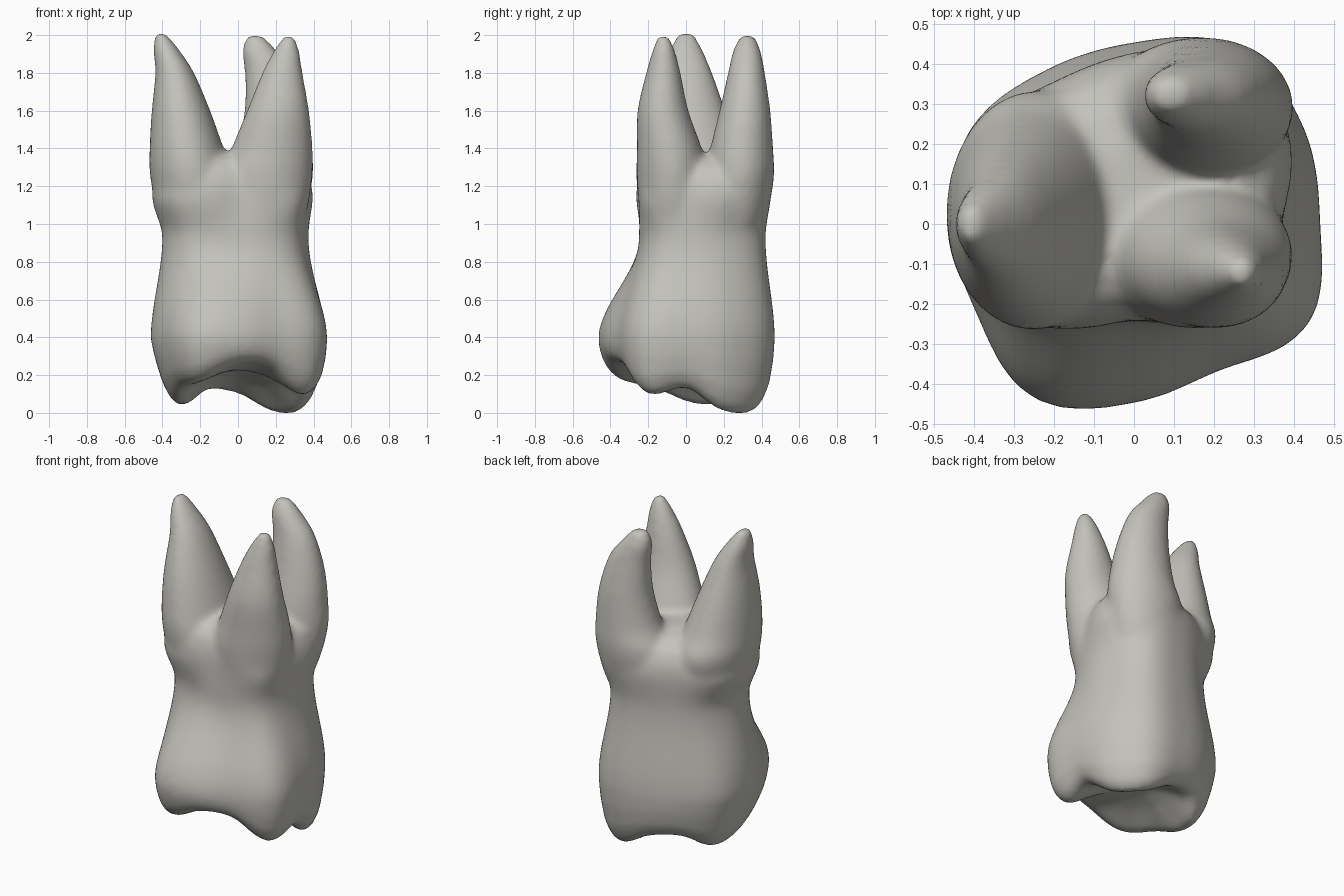
import bpy, bmesh, math
from mathutils import Vector

cube = bpy.data.objects.get("Cube")
if cube:
    bpy.data.objects.remove(cube, do_unlink=True)

SEGMENTS = 64


def catmull(a, b, c, d, t):
    return b + 0.5 * t * (c - a + t * (2 * a - 5 * b + 4 * c - d + t * (3 * (b - c) + d - a)))


def around(values, angle):
    """Smooth periodic lookup of evenly spaced values around a circle."""
    n = len(values)
    u = angle / math.tau * n
    i = int(u)
    return catmull(*(values[(i + k) % n] for k in (-1, 0, 1, 2)), u - i)


def along(keys, steps):
    """Smooth in-between keys for a list of Vectors."""
    last = len(keys) - 1
    for i in range(last):
        picks = [keys[min(max(i + k, 0), last)] for k in (-1, 0, 1, 2)]
        for s in range(steps):
            yield catmull(*picks, s / steps)
    yield keys[last]


def loft(bm, rings):
    """Closed skin through rings of points."""
    loops = [[bm.verts.new(p) for p in ring] for ring in rings]
    for low, high in zip(loops, loops[1:]):
        for i in range(SEGMENTS):
            j = (i + 1) % SEGMENTS
            bm.faces.new((low[i], low[j], high[j], high[i]))
    bm.faces.new(reversed(loops[0]))
    bm.faces.new(loops[-1])


ANGLES = [math.tau * i / SEGMENTS for i in range(SEGMENTS)]

# Outline radii every thirty degrees, starting at +x
BASE = [.46, .48, .5, .45, .43, .425, .4, .43, .49, .445, .425, .5]
CROWN = [.467, .49, .515, .455, .445, .475, .462, .455, .505, .45, .425, .505]
NECK = [.365, .41, .455, .41, .395, .4, .4, .355, .275, .245, .28, .34]
TRUNK = [.37, .45, .49, .43, .41, .46, .455, .42, .305, .24, .29, .38]
# Height of the cusp ridge at the same angles
RIDGE = [.13, .01, 0, .1, .12, .04, .055, .13, .17, .26, .24, .095]
BELLY, WAIST, FORK, PIT = .39, .93, 1.15, .225


def polar(angle, radius, z):
    return (radius * math.cos(angle), radius * math.sin(angle), z)


def blend_rings(lower, upper, z0, z1, steps):
    for s in range(steps):
        t = s / steps
        w = t * t * (3 - 2 * t)
        yield [polar(a, around(lower, a) * (1 - w) + around(upper, a) * w,
                     z0 + (z1 - z0) * t) for a in ANGLES]


def chewing_rings():
    # (outline scale, rise from ridge to pit, rise from ridge to belly)
    profile = [(.02, 1, 0), (.2, .92, 0), (.4, .68, 0), (.58, .32, 0), (.7, .06, 0),
               (.79, 0, 0), (.88, 0, .1), (.95, 0, .32), (.99, 0, .68)]
    for scale, pit, belly in profile:
        ring = []
        for a in ANGLES:
            z = around(RIDGE, a)
            z += (PIT - z) * pit + (BELLY - z) * belly
            radius = around(BASE, a) * (1 - belly) + around(CROWN, a) * belly
            ring.append(polar(a, radius * scale, z))
        yield ring


bm = bmesh.new()

# Crown and trunk, domed where the roots part
rings = list(chewing_rings())
rings += blend_rings(CROWN, NECK, BELLY, WAIST, 12)
rings += blend_rings(NECK, TRUNK, WAIST, FORK, 8)
for scale, rise in ((1, 0), (.975, .07), (.89, .14), (.72, .19), (.45, .22), (.1, .23)):
    rings.append([polar(a, around(TRUNK, a) * scale, FORK + rise) for a in ANGLES])
loft(bm, rings)

# Roots: height, centre x, centre y, half width in x, half width in y
ROOTS = [
    [(.85, -.2, .02, .14, .18), (1.05, -.23, .025, .19, .255), (1.25, -.247, .035, .218, .3),
     (1.4, -.272, .012, .196, .265), (1.6, -.302, 0, .155, .21), (1.8, -.335, 0, .103, .14),
     (1.92, -.379, 0, .07, .09), (2.01, -.41, 0, .029, .042)],
    [(.85, .13, -.04, .15, .13), (1.05, .145, -.06, .215, .18), (1.25, .15, -.072, .243, .188),
     (1.4, .18, -.088, .215, .172), (1.6, .212, -.122, .165, .135), (1.8, .235, -.12, .108, .092),
     (1.92, .257, -.118, .068, .06), (2, .27, -.12, .027, .03)],
    [(.85, .14, .22, .14, .13), (1.05, .15, .265, .205, .165), (1.25, .16, .288, .237, .178),
     (1.4, .192, .295, .2, .166), (1.6, .198, .312, .164, .135), (1.8, .165, .32, .13, .098),
     (1.92, .112, .322, .092, .073), (2, .088, .325, .042, .036)],
]
for keys in ROOTS:
    loft(bm, [[(x + w * math.cos(a), y + d * math.sin(a), z) for a in ANGLES]
              for z, x, y, w, d in along([Vector(k) for k in keys], 5)])

mesh = bpy.data.meshes.new("molar_tooth")
bm.to_mesh(mesh)
bm.free()
tooth = bpy.data.objects.new("molar_tooth", mesh)
bpy.context.collection.objects.link(tooth)

# Fuse the parts into one soft skin
fuse = tooth.modifiers.new("fuse", 'REMESH')
fuse.mode = 'VOXEL'
fuse.voxel_size = 0.017
fuse.use_smooth_shade = True
soften = tooth.modifiers.new("soften", 'SMOOTH')
soften.factor = 0.5
soften.iterations = 18

# Enamel colour
enamel = bpy.data.materials.new("warm_grey_enamel")
enamel.use_nodes = True
colour = (.55, .54, .5, 1)
enamel.diffuse_color = colour
enamel.node_tree.nodes["Principled BSDF"].inputs["Base Color"].default_value = colour
mesh.materials.append(enamel)
